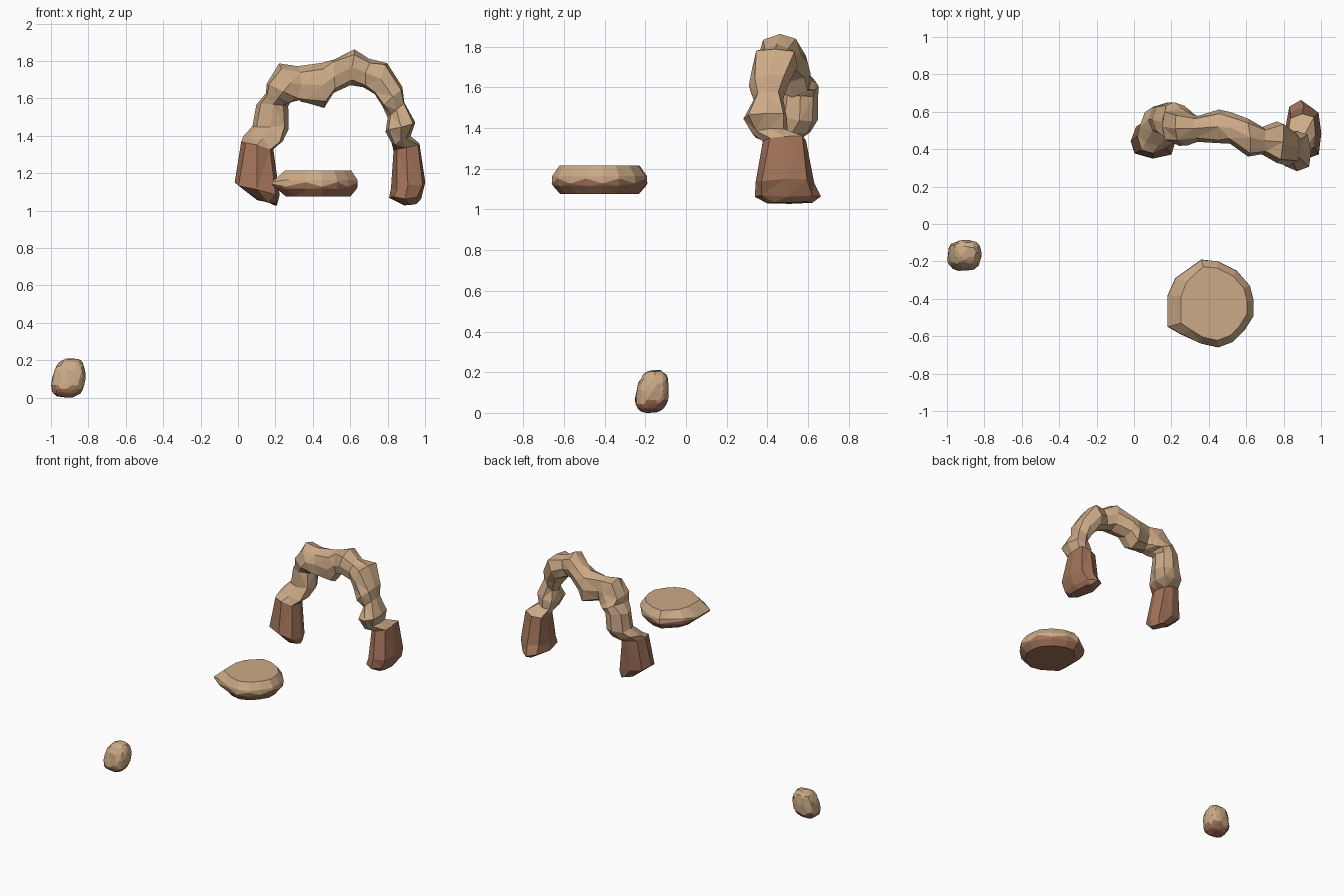
import bpy, bmesh, math, random
from mathutils import Vector

random.seed(4)
cube = bpy.data.objects.get("Cube")
if cube:
    bpy.data.objects.remove(cube, do_unlink=True)


def make_material(name, colour):
    material = bpy.data.materials.new(name)
    material.use_nodes = True
    material.diffuse_color = (*colour, 1)
    material.node_tree.nodes["Principled BSDF"].inputs["Base Color"].default_value = (*colour, 1)
    return material


TAN = make_material("sandstone tan", (0.60, 0.40, 0.24))
BROWN = make_material("earth brown", (0.36, 0.17, 0.10))


def jitter(amount):
    return Vector([random.uniform(-amount, amount) for _ in range(3)])


def finish(name, bm, is_brown):
    """Triangulate, colour faces by rule, and create the object."""
    bmesh.ops.recalc_face_normals(bm, faces=bm.faces)
    for face in bm.faces:
        face.material_index = int(is_brown(face.calc_center_median()))
        face.smooth = False
    mesh = bpy.data.meshes.new(name)
    bm.to_mesh(mesh)
    bm.free()
    mesh.materials.append(TAN)
    mesh.materials.append(BROWN)
    obj = bpy.data.objects.new(name, mesh)
    bpy.context.collection.objects.link(obj)


def loft(rings):
    """Skin a closed tube over successive rings of points."""
    bm = bmesh.new()
    loops = [[bm.verts.new(point) for point in ring] for ring in rings]
    count = len(loops[0])
    sides = []
    for low, high in zip(loops, loops[1:]):
        for i in range(count):
            j = (i + 1) % count
            sides.append(bm.faces.new((low[i], low[j], high[j], high[i])))
    bm.faces.new(loops[0][::-1])
    bm.faces.new(loops[-1])
    bmesh.ops.triangulate(bm, faces=sides, quad_method="SHORT_EDGE")
    return bm


# Rock arch: outer x, z; inner x, z; front y, back y, from left foot to right foot
ARCH = [
    (.10, 1.06, .21, 1.03, .40, .52), (-.02, 1.15, .22, 1.08, .35, .54),
    (.02, 1.37, .19, 1.33, .38, .56), (.03, 1.40, .24, 1.37, .42, .61),
    (.08, 1.45, .27, 1.44, .47, .65), (.10, 1.57, .27, 1.56, .47, .65),
    (.15, 1.63, .28, 1.58, .44, .65), (.15, 1.68, .33, 1.59, .42, .62),
    (.22, 1.79, .34, 1.58, .42, .60), (.32, 1.77, .36, 1.58, .44, .58),
    (.45, 1.79, .46, 1.55, .43, .61), (.52, 1.81, .51, 1.63, .43, .60),
    (.62, 1.86, .60, 1.67, .36, .56), (.70, 1.81, .67, 1.66, .37, .52),
    (.80, 1.79, .73, 1.62, .33, .55), (.88, 1.66, .77, 1.56, .31, .50),
    (.89, 1.58, .80, 1.50, .33, .48), (.95, 1.47, .79, 1.42, .28, .50),
    (.92, 1.40, .82, 1.36, .32, .50), (.97, 1.36, .83, 1.32, .38, .59),
    (1.0, 1.15, .82, 1.12, .34, .63), (.98, 1.06, .81, 1.07, .34, .66),
    (.95, 1.03, .89, 1.03, .40, .62),
]


def arch_ring(outer_x, outer_z, inner_x, inner_z, front, back):
    outer = Vector((outer_x, 0, outer_z))
    inner = Vector((inner_x, 0, inner_z))
    middle = (outer + inner) / 2 + Vector((0, (front + back) / 2, 0))
    across = (outer - inner) / 2
    depth = Vector((0, (back - front) / 2, 0))
    ring = []
    for i in range(8):
        angle = math.tau * i / 8
        bulge = 1.1 if i % 2 else 1.0
        offset = across * math.cos(angle) + depth * math.sin(angle)
        ring.append(middle + offset * bulge + jitter(0.01 if i % 2 else 0.003))
    return ring


finish("rock_arch", loft([arch_ring(*row) for row in ARCH]),
       lambda centre: centre.z < 1.35)

# Floating slab: one outline repeated at several heights, with a wedge at its right end
OUTLINE = [(.18, -.55), (.18, -.38), (.22, -.29), (.36, -.19), (.45, -.20), (.55, -.25),
           (.62, -.33), (.64, -.41), (.64, -.49), (.59, -.57), (.53, -.63), (.45, -.66),
           (.36, -.64), (.25, -.59)]
LEVELS = [(1.075, 0.82), (1.115, 0.97), (1.14, 1.0), (1.165, 0.99), (1.215, 0.84)]


def slab_ring(height, scale):
    ring = []
    for i, (x, y) in enumerate(OUTLINE):
        z = height
        if height == 1.14:
            z += 0.012 * (-1) ** i
        if x < 0.2:
            z = 1.145 + (height - 1.145) * (1 if scale < 0.9 else 0.4)
        inset = scale if x > 0.3 or scale > 0.9 else scale - 0.14
        ring.append((0.42 + (x - 0.42) * inset, -0.425 + (y + 0.425) * scale, z))
    return ring


finish("floating_slab", loft([slab_ring(*level) for level in LEVELS]),
       lambda centre: centre.z < 1.137)

# Boulder: squared-off, leaning sphere with a rough surface
bm = bmesh.new()
bmesh.ops.create_icosphere(bm, subdivisions=3, radius=1)
for vert in bm.verts:
    x, y, z = [math.copysign(abs(value) ** 0.72, value) for value in vert.co]
    taper = 1 - 0.1 * z
    spot = Vector((-0.905 + 0.087 * x * taper + 0.012 * z,
                   -0.165 + 0.079 * y * taper + 0.014 * z,
                   0.106 + 0.104 * z))
    vert.co = spot + jitter(0.004)
    vert.co.z = max(vert.co.z, 0)
    vert.co.x = max(vert.co.x, -1)
bmesh.ops.dissolve_limit(bm, angle_limit=math.radians(9), verts=bm.verts, edges=bm.edges)
finish("boulder", bm, lambda centre: centre.z < 0.06)
